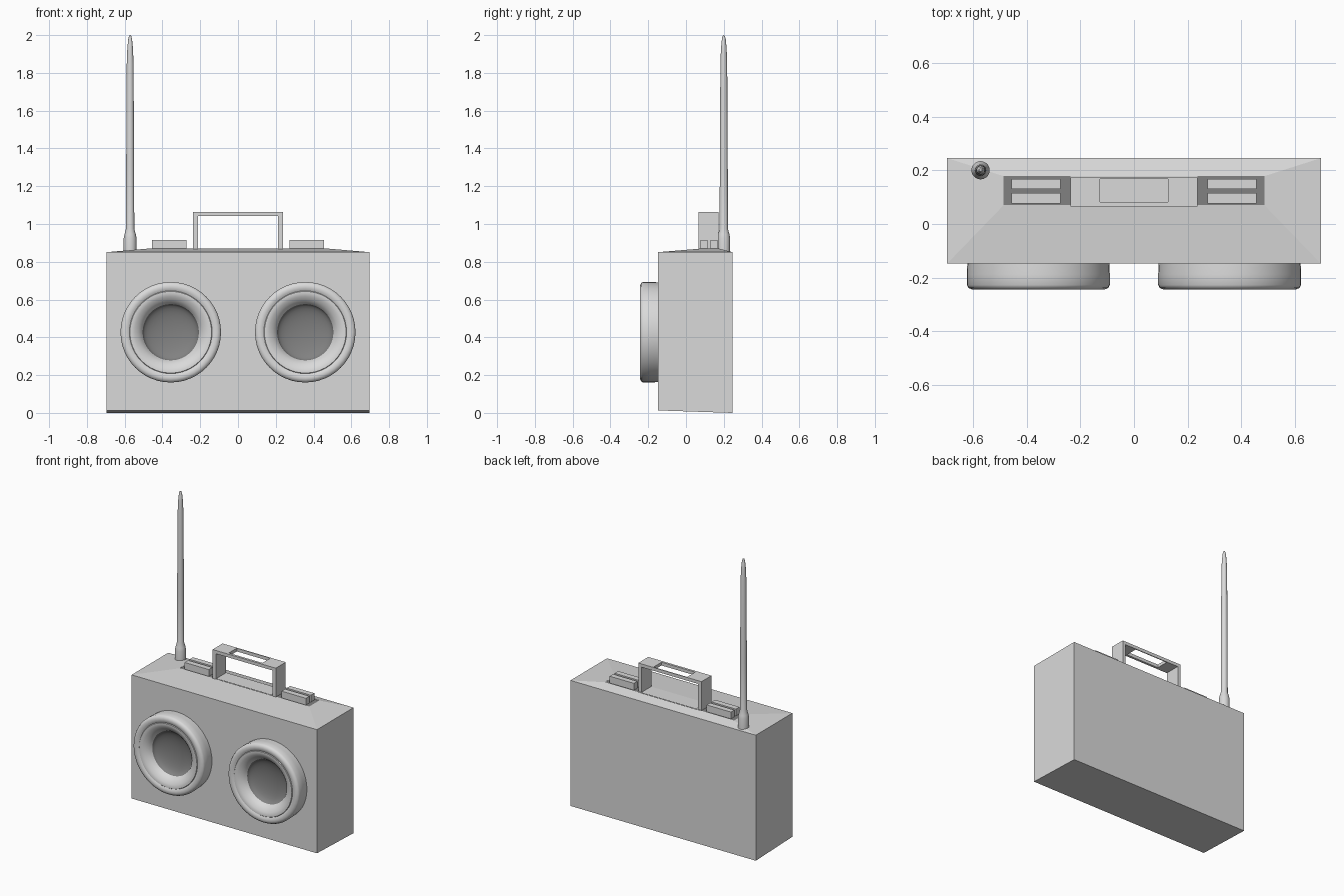
import bpy, bmesh, math
from mathutils import Matrix, Vector

if "Cube" in bpy.data.objects:
    bpy.data.objects.remove(bpy.data.objects["Cube"], do_unlink=True)


def material(name, level):
    mat = bpy.data.materials.new(name)
    mat.use_nodes = True
    mat.diffuse_color = (level, level, level, 1)
    mat.node_tree.nodes["Principled BSDF"].inputs["Base Color"].default_value = (level, level, level, 1)
    return mat


light_grey = material("light grey", 0.7)
dark_grey = material("dark grey", 0.22)


def finish(name, bm, mat=light_grey, smooth=None):
    mesh = bpy.data.meshes.new(name)
    bm.to_mesh(mesh)
    bm.free()
    mesh.materials.append(mat)
    ob = bpy.data.objects.new(name, mesh)
    bpy.context.collection.objects.link(ob)
    if smooth:
        bpy.ops.object.select_all(action='DESELECT')
        ob.select_set(True)
        bpy.context.view_layer.objects.active = ob
        bpy.ops.object.shade_smooth_by_angle(angle=math.radians(smooth))
    return ob


def add_box(bm, x0, x1, y0, y1, z0, z1):
    centre = Vector((x0 + x1, y0 + y1, z0 + z1)) / 2
    size = Matrix.Diagonal((x1 - x0, y1 - y0, z1 - z0, 1))
    bmesh.ops.create_cube(bm, size=1, matrix=Matrix.Translation(centre) @ size)


def lathe(name, profile, place, steps=48, mat=light_grey):
    """Spin (radius, height) points around z, then place the result."""
    bm = bmesh.new()
    verts = [bm.verts.new((r, 0, h)) for r, h in profile]
    edges = [bm.edges.new(pair) for pair in zip(verts, verts[1:])]
    bmesh.ops.spin(bm, geom=verts + edges, cent=(0, 0, 0), axis=(0, 0, 1),
                   angle=math.tau, steps=steps, use_merge=True)
    bmesh.ops.remove_doubles(bm, verts=bm.verts, dist=0.0005)
    bm.normal_update()
    # Make the visible side face up the axis
    if sum(f.normal.z * f.calc_area() for f in bm.faces) < 0:
        bmesh.ops.reverse_faces(bm, faces=bm.faces)
    bm.transform(place)
    return finish(name, bm, mat, 40)


# Case: box with a shallow hipped lid, open beneath the buttons
W, FRONT, BACK = 0.695, -0.147, 0.245
LID, GAP, LID_F, LID_B = 0.485, 0.237, 0.07, 0.178
bm = bmesh.new()


def loop(w, y0, y1, z_front, z_back):
    return [bm.verts.new(c) for c in ((-w, y0, z_front), (w, y0, z_front),
                                      (w, y1, z_back), (-w, y1, z_back))]


bottom = loop(W, FRONT, BACK, 0.013, 0)
rim = loop(W, FRONT, BACK, 0.851, 0.851)
lid = loop(LID, LID_F, LID_B, 0.869, 0.869)
plate = loop(GAP, LID_F, LID_B, 0.871, 0.871)
bm.faces.new(bottom[::-1])
for i in range(4):
    j = (i + 1) % 4
    bm.faces.new((bottom[i], bottom[j], rim[j], rim[i]))
    bm.faces.new((rim[i], rim[j], lid[j], lid[i]))
bm.faces.new(plate)
finish("case", bm)

# Handle: strap with two legs and a slotted grip
bm = bmesh.new()
H, Y0, Y1, TOP, UNDER = 0.237, 0.066, 0.173, 1.064, 1.042
for s in (-1, 1):
    a, b = sorted((s * H, s * (H - 0.024)))
    add_box(bm, a, b, Y0, Y1, 0.865, UNDER)
    a, b = sorted((s * H, s * 0.126))
    add_box(bm, a, b, Y0, Y1, UNDER, TOP)
add_box(bm, -0.126, 0.126, Y0, 0.082, UNDER, TOP)
add_box(bm, -0.126, 0.126, 0.167, Y1, UNDER, TOP)
bmesh.ops.remove_doubles(bm, verts=bm.verts, dist=0.0005)
finish("handle", bm)

# Dark tray with two push buttons on each side of the handle
for side, s in (("right", -1), ("left", 1)):
    x0, x1 = sorted((s * LID, s * GAP))
    bm = bmesh.new()
    add_box(bm, x0, x1, LID_F, LID_B, 0.86, 0.868)
    finish(f"{side}_button_tray", bm, dark_grey)
    x0, x1 = sorted((s * 0.455, s * 0.273))
    for row, y0, y1 in (("front", 0.077, 0.115), ("back", 0.131, 0.168)):
        bm = bmesh.new()
        add_box(bm, x0, x1, y0, y1, 0.862, 0.914)
        finish(f"{side}_{row}_button", bm)

# Speakers: rounded ring, funnel-shaped surround and a dark dished cone
ring = [(0.264, 0), (0.266, 0.04), (0.266, 0.08), (0.26, 0.091), (0.246, 0.097),
        (0.23, 0.096), (0.219, 0.09)]
surround = [(0.219, 0.09), (0.216, 0.094), (0.205, 0.094), (0.19, 0.089),
            (0.172, 0.078), (0.158, 0.065), (0.149, 0.05)]
cone = [(0.149 * math.sin(t), 0.05 - 0.045 * math.cos(t))
        for t in (math.pi / 2 * i / 8 for i in range(9))]
for side, x in (("right", -0.356), ("left", 0.356)):
    place = Matrix.Translation((x, FRONT, 0.427)) @ Matrix.Rotation(math.pi / 2, 4, 'X')
    lathe(f"{side}_speaker_ring", ring, place)
    lathe(f"{side}_speaker_surround", surround, place)
    lathe(f"{side}_speaker_cone", cone, place, mat=dark_grey)

# Antenna: flared socket and slim tapering rod
rod = [(0.034, 0.85), (0.034, 0.925), (0.03, 0.945), (0.022, 0.975), (0.021, 1.3),
       (0.018, 1.85), (0.015, 1.93), (0.01, 1.98), (0.005, 1.997), (0, 2.0)]
lathe("antenna", rod, Matrix.Translation((-0.571, 0.2, 0)), steps=20)
